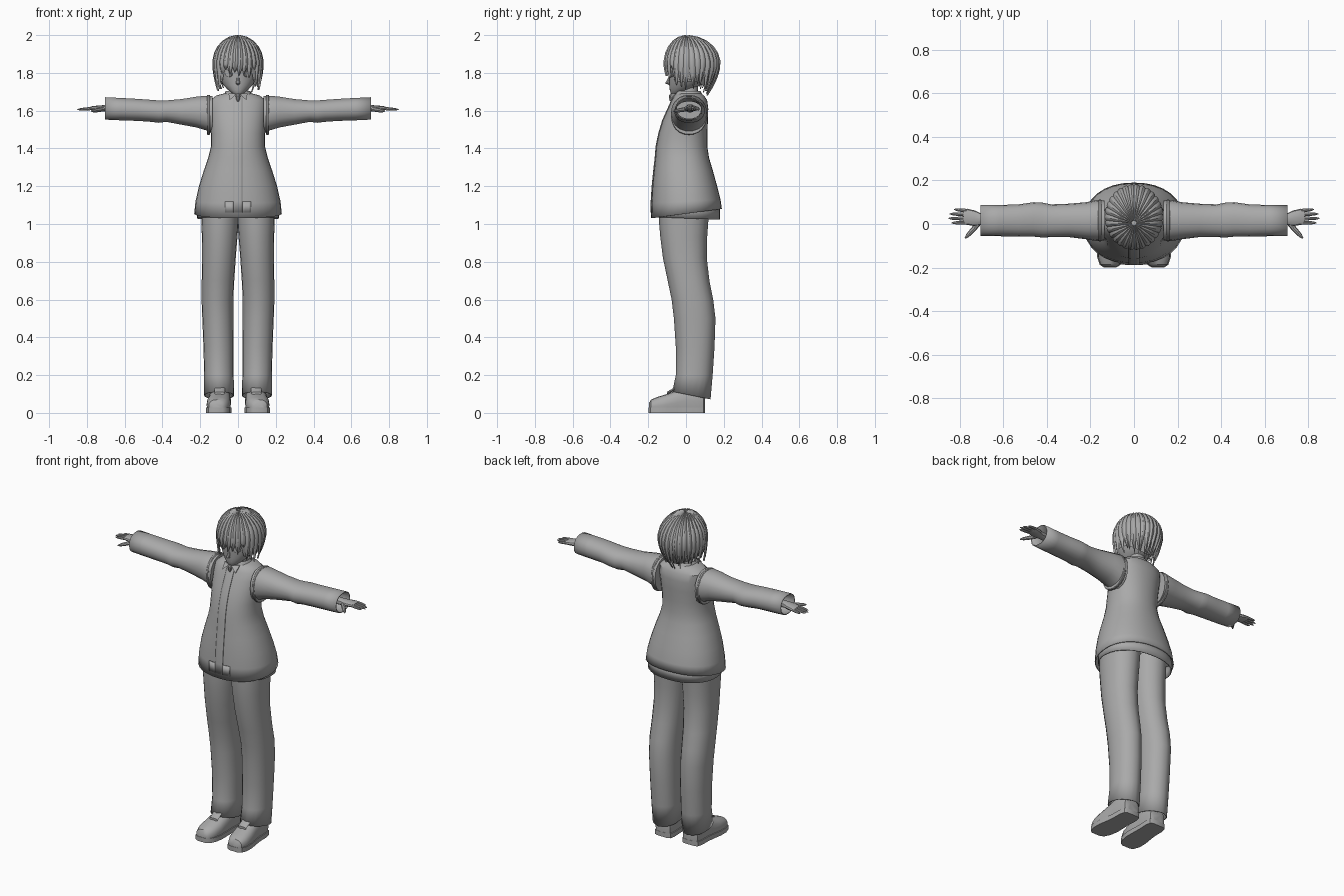
import bpy, bmesh, math, random
from mathutils import Vector

if "Cube" in bpy.data.objects:
    bpy.data.objects.remove(bpy.data.objects["Cube"])
random.seed(4)

grey = bpy.data.materials.new("plain grey")
grey.diffuse_color = (0.4, 0.4, 0.4, 1)
grey.use_nodes = True
grey.node_tree.nodes["Principled BSDF"].inputs["Base Color"].default_value = grey.diffuse_color
X, Y, Z = Vector((1, 0, 0)), Vector((0, 1, 0)), Vector((0, 0, 1))


def ring(c, u, v, n=20, p=2.2):
    """Superellipse outline around c spanned by u and v."""
    pts = []
    for i in range(n):
        a = 2 * math.pi * i / n
        ca, sa = math.cos(a), math.sin(a)
        pts.append(Vector(c) + u * math.copysign(abs(ca) ** (2 / p), ca)
                   + v * math.copysign(abs(sa) ** (2 / p), sa))
    return pts


def finish(name, bm, mirror=False, thick=0, angle=35):
    bmesh.ops.recalc_face_normals(bm, faces=bm.faces)
    me = bpy.data.meshes.new(name)
    bm.to_mesh(me)
    bm.free()
    me.materials.append(grey)
    ob = bpy.data.objects.new(name, me)
    bpy.context.collection.objects.link(ob)
    bpy.ops.object.select_all(action='DESELECT')
    ob.select_set(True)
    bpy.context.view_layer.objects.active = ob
    bpy.ops.object.shade_smooth_by_angle(angle=math.radians(angle))
    if thick:
        m = ob.modifiers.new("thickness", 'SOLIDIFY')
        m.thickness, m.offset = thick, -1
    if mirror:
        ob.modifiers.new("mirror", 'MIRROR')
    return ob


def add_loft(bm, rings, start=True, end=True, closed=True):
    rows = [[bm.verts.new(p) for p in r] for r in rings]
    n = len(rows[0])
    for a, b in zip(rows, rows[1:]):
        for i in range(n if closed else n - 1):
            j = (i + 1) % n
            bm.faces.new((a[i], a[j], b[j], b[i]))
    if start:
        bm.faces.new(rows[0])
    if end:
        bm.faces.new(rows[-1])


def loft(name, rings, start=True, end=True, closed=True, **kw):
    bm = bmesh.new()
    add_loft(bm, rings, start, end, closed)
    return finish(name, bm, **kw)


# Jacket: height, half width, front y, back y
body = [(1.055, .232, -.185, .19), (1.12, .225, -.183, .183), (1.2, .207, -.178, .165),
        (1.28, .182, -.17, .143), (1.35, .158, -.162, .122), (1.41, .143, -.157, .113),
        (1.48, .143, -.143, .113), (1.55, .148, -.122, .116), (1.61, .152, -.095, .118),
        (1.655, .148, -.075, .112), (1.68, .115, -.06, .095), (1.695, .06, -.045, .075)]


def body_ring(z, w, f, b, p=2.2):
    return ring((0, (f + b) / 2, z), X * w, Y * (b - f) / 2, 32, p)


rows = [body_ring(*r) for r in body]
for k, fall in ((0, 1), (1, .4)):                      # hem rises to the back
    for v in rows[k]:
        v.z += v.y * .13 * fall
loft("jacket", rows, start=False, thick=.006)

# Shirt tail below the back of the jacket
tail = [body_ring(z, .218, -.165, .18) for z in (1.03, 1.1)]
for v in tail[0]:
    v.z -= v.y * .04
loft("shirt_tail", tail, start=False, end=False, thick=.005)


def front_strip(name, x0, x1, z0, z1, mirror=False):
    """Thin plate that follows the jacket front."""
    def at(x, z):
        for a, b in zip(body, body[1:]):
            if a[0] <= z <= b[0]:
                t = (z - a[0]) / (b[0] - a[0])
                w, f, k = [a[i] + (b[i] - a[i]) * t for i in (1, 2, 3)]
                y = (f + k) / 2 - (k - f) / 2 * (1 - abs(x / w) ** 2.2) ** (1 / 2.2)
                return Vector((x, y - .004, z))
    zs = [z0] + [r[0] for r in body if z0 < r[0] < z1] + [z1]
    xs = [x0 + (x1 - x0) * i / 4 for i in range(5)]
    loft(name, [[at(x, z) for x in xs] for z in zs], False, False, False,
         thick=.004, mirror=mirror)


front_strip("front_placket", -.025, .025, 1.06, 1.685)
front_strip("front_hem_facing", .025, .07, 1.06, 1.12, True)

# Collar, with two points and a small knot
loft("collar", [ring((0, .012, 1.675), X * .082, Y * .08), ring((0, .012, 1.705), X * .064, Y * .064),
                ring((0, .015, 1.7), X * .055, Y * .056)], False, False)
bm = bmesh.new()
for pts in ([(.005, -.068, 1.69), (.05, -.05, 1.69), (.045, -.083, 1.655)],):
    add_loft(bm, [[Vector(q) for q in pts], [Vector(q) - Y * .008 for q in pts]])
finish("collar_point", bm, True)
loft("collar_knot", [ring((0, -.078, 1.69 - h), X * r, Y * r, 8)
                     for h, r in ((0, .006), (.012, .013), (.03, .01), (.045, .003))])

# Sleeves: x, bottom z, top z, front y, back y
sleeve = [(.135, 1.475, 1.68, -.075, .108), (.17, 1.495, 1.68, -.078, .11), (.22, 1.51, 1.675, -.07, .1),
          (.3, 1.525, 1.662, -.06, .093), (.38, 1.54, 1.655, -.06, .09), (.42, 1.535, 1.655, -.062, .098),
          (.46, 1.54, 1.658, -.058, .1), (.53, 1.545, 1.663, -.058, .09), (.62, 1.548, 1.668, -.056, .087),
          (.705, 1.552, 1.672, -.054, .086)]
loft("sleeve", [ring((x, (f + k) / 2, (a + b) / 2), Y * (k - f) / 2, Z * (b - a) / 2, 18)
                for x, a, b, f, k in sleeve], True, False, mirror=True, thick=.006)
loft("armhole_seam", [ring((x, .016, 1.578), Y * .096 * s, Z * .106 * s, 24)
                      for x, s in ((.148, .97), (.152, 1), (.16, 1), (.164, .97))], mirror=True)


# Hands: palm, fingers and thumb
def finger(bm, a, b, r):
    a, b = Vector(a), Vector(b)
    d = (b - a).normalized()
    side = d.cross(Z).normalized()
    up = side.cross(d)
    add_loft(bm, [ring(a.lerp(b, t), side * r * s, up * r * s, 8, 2)
                  for t, s in ((0, 1), (.45, .95), (.8, .75), (1, .25))])


bm = bmesh.new()
add_loft(bm, [ring((x, y, 1.612), Y * w, Z * h, 12) for x, y, w, h in
              ((.62, .022, .025, .022), (.7, .022, .026, .018), (.73, .026, .036, .016),
               (.765, .033, .037, .013), (.782, .034, .034, .009))])
for i, tip in enumerate((.838, .851, .846, .825)):
    y = .007 + .018 * i
    finger(bm, (.768, y, 1.612), (tip, y * 1.15 - .003, 1.606), .0085)
finger(bm, (.715, .0, 1.608), (.775, -.066, 1.597), .012)
finish("hand", bm, True)

# Trouser legs: z, centre x, half width, front y, back y
leg = [(.098, .1, .079, -.068, .126), (.2, .101, .078, -.05, .137), (.35, .103, .08, -.05, .147),
       (.5, .107, .082, -.06, .152), (.6, .109, .084, -.072, .14), (.7, .106, .086, -.093, .12),
       (.82, .101, .089, -.118, .106), (.93, .097, .094, -.132, .108), (1.0, .096, .098, -.138, .113),
       (1.1, .094, .1, -.14, .12)]
rows = []
for z, c, w, f, k in leg:
    r = ring((c, (f + k) / 2, z), X * w, Y * (k - f) / 2, 20)
    r[5].y += .004                                     # pressed crease, back and front
    r[15].y -= .004
    rows.append(r)
for v in rows[0]:
    v.z -= v.y * .2
loft("trouser_leg", rows, False, True, mirror=True, thick=.005)

# Shoes: y, centre x, half width, top z
shoe = [(.1, .093, .035, .075), (.092, .093, .05, .115), (.06, .094, .057, .14), (0, .096, .056, .145),
        (-.045, .098, .059, .122), (-.1, .102, .064, .1), (-.15, .106, .06, .085), (-.185, .109, .046, .07),
        (-.197, .11, .028, .05)]
loft("shoe_upper", [[Vector((v.x, v.y, max(v.z, .018))) for v in ring((c, y, h * .45), X * w, Z * h * .55, 16, 2.5)]
                    for y, c, w, h in shoe], mirror=True)
edge = [(c + w * 1.05, y * 1.01) for y, c, w, h in shoe]
edge += [(c - w * 1.05, y * 1.01) for y, c, w, h in reversed(shoe)]
loft("shoe_sole", [[Vector((x, y, z)) for x, y in edge] for z in (0, .028)], mirror=True)
loft("shoe_tongue", [ring((.097, y, z), X * .028, Z * .008, 10) for y, z in
                     ((-.03, .148), (-.06, .128), (-.1, .104))], mirror=True)

# Neck and head: z, centre y, half width, half depth
loft("neck", [ring((0, y, z), X * r, Y * r) for z, y, r in ((1.64, .02, .055), (1.69, .015, .046), (1.76, .02, .048))])
head = [(1.682, -.062, .012, .012), (1.69, -.052, .028, .028), (1.71, -.03, .052, .056), (1.735, -.005, .078, .084),
        (1.77, .01, .098, .1), (1.82, .02, .11, .115), (1.88, .03, .114, .125), (1.94, .03, .09, .1), (1.97, .03, .04, .05)]
loft("head", [ring((0, y, z), X * w, Y * d, 24, 2) for z, y, w, d in head])
loft("nose", [ring((0, y, z), X * w, Y * w, 8, 2) for z, y, w in
              ((1.79, -.084, .004), (1.76, -.092, .009), (1.745, -.1, .011), (1.737, -.085, .006))])
loft("mouth", [ring((0, -.085 + i * .006, 1.715), X * .016, Z * .003, 10, 2) for i in (0, 1)])


def face_plate(name, x, y, z, w, h, depth):
    n = Vector((.5, -.86, 0))
    u = Vector((.86, .5, 0))
    c = Vector((x, y, z))
    loft(name, [ring(c - n * .006, u * w, Z * h, 14, 2), ring(c + n * depth, u * w * .9, Z * h * .9, 14, 2)], mirror=True)


face_plate("eye", .05, -.082, 1.795, .022, .018, .002)
face_plate("iris", .049, -.084, 1.795, .011, .014, .003)
face_plate("eyebrow", .05, -.086, 1.832, .024, .003, .003)
face_plate("ear", .103, .02, 1.78, .012, .025, .004)


# Hair: locks that fan out from the crown and hang round the head
def hair_point(az, t, end, scale=1):
    """az = 0 is the face side, t runs from crown to tip."""
    back = (1 - math.cos(az)) / 2
    if t < .55:
        phi = t / .55 * math.pi / 2
        r, z = math.sin(phi), 1.85 + .147 * math.cos(phi) * scale
    else:
        s = (t - .55) / .45
        r = 1 - (.08 + .37 * back ** 2) * s ** 1.7
        z = 1.85 + (end - 1.85) * s
    y = .032 - .03 * (1 - min(1, r)) * (t < .55)
    return Vector((.133 * r * scale * math.sin(az), y - .148 * r * scale * math.cos(az), z))


def hair_end(az):
    c = math.cos(az)
    if c > .72:
        return 1.795
    return 1.725 if c > -.2 else 1.725 + .055 * (c + .2)


# Smooth underlayer
angles = [2 * math.pi * i / 40 for i in range(40)]
loft("hair_cap", [[hair_point(a, t, hair_end(a) + .03, .96) for a in angles]
                  for t in (.03, .12, .22, .32, .43, .55, .7, .85, 1)], True, False)
bm = bmesh.new()
count = 30
for i in range(count):
    az = 2 * math.pi * (i + .5) / count
    end = hair_end(az) + random.uniform(-.022, .022)
    turn = random.uniform(-.08, .08)
    half = math.pi / count * 1.25
    rows = []
    for k in range(11):
        t = .03 + .97 * k / 10
        w = half * (1 if t < .6 else max(.04, 1 - ((t - .6) / .4) ** 1.6))
        a = az + turn * max(0, t - .5) * 2
        rows.append([hair_point(a - w, t, end, .965), hair_point(a - w * .5, t, end, 1.01),
                     hair_point(a, t, end, 1.025), hair_point(a + w * .5, t, end, 1.01),
                     hair_point(a + w, t, end, .965), hair_point(a, t, end, .94)])
    add_loft(bm, rows)
finish("hair_locks", bm, angle=28)
